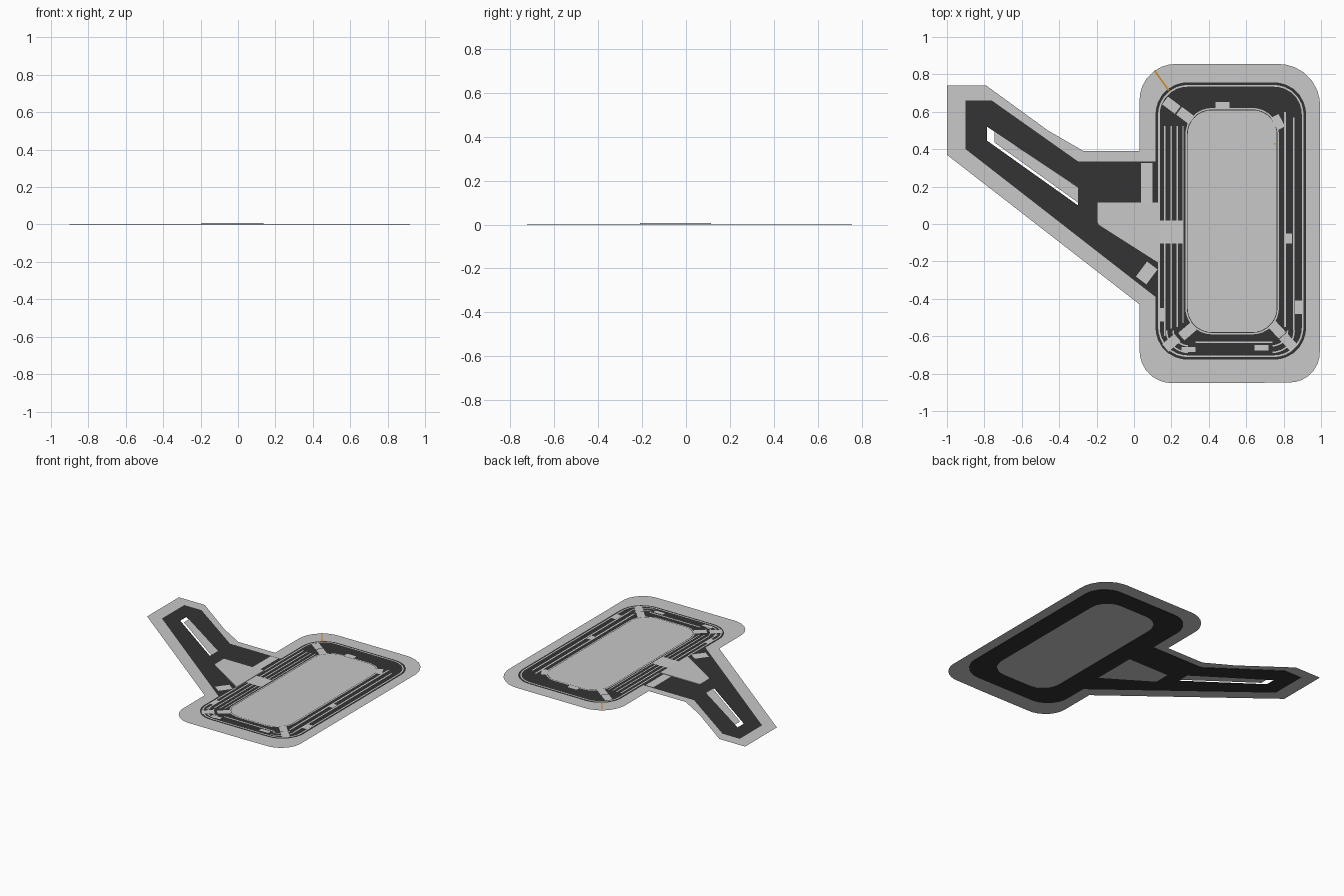
import bpy, bmesh, math
from mathutils import Vector

if "Cube" in bpy.data.objects:
    bpy.data.objects.remove(bpy.data.objects["Cube"])


def material(name, r, g, b):
    m = bpy.data.materials.new(name)
    m.diffuse_color = (r, g, b, 1)
    m.use_nodes = True
    m.node_tree.nodes["Principled BSDF"].inputs["Base Color"].default_value = m.diffuse_color
    return m


PALE = material("pale concrete", 0.58, 0.58, 0.58)
DARK = material("dark asphalt", 0.033, 0.033, 0.033)
PAINT = material("road paint", 0.6, 0.6, 0.6)
ORANGE = material("orange", 0.62, 0.27, 0.03)


def fillet(points, steps=7):
    """Closed loop of (x, y[, radius]) corners with rounded corners."""
    out = []
    n = len(points)
    for i, p in enumerate(points):
        r = p[2] if len(p) > 2 else 0
        c = Vector(p[:2])
        if r == 0:
            out.append(c)
            continue
        a = (Vector(points[i - 1][:2]) - c).normalized()
        b = (Vector(points[(i + 1) % n][:2]) - c).normalized()
        half = a.angle(b) / 2
        centre = c + (a + b).normalized() * (r / math.sin(half))
        t = r / math.tan(half)
        s, e = c + a * t - centre, c + b * t - centre
        for k in range(steps + 1):
            out.append(centre + s.lerp(e, k / steps).normalized() * r)
    return out


def rect(x0, x1, y0, y1, r=0):
    return [(x0, y0, r), (x1, y0, r), (x1, y1, r), (x0, y1, r)]


def bar(x, y, w, h, deg):
    c, s = math.cos(math.radians(deg)), math.sin(math.radians(deg))
    return [(x + u * c - v * s, y + u * s + v * c)
            for u, v in ((-w/2, -h/2), (w/2, -h/2), (w/2, h/2), (-w/2, h/2))]


def plate(name, loops, z, mat, thick=0.0):
    """Filled flat shape; inner loops become holes."""
    cu = bpy.data.curves.new(name, 'CURVE')
    cu.dimensions = '2D'
    cu.fill_mode = 'BOTH'
    cu.extrude = thick / 2
    for loop in loops:
        pts = fillet(loop)
        sp = cu.splines.new('POLY')
        sp.points.add(len(pts) - 1)
        for q, p in zip(sp.points, pts):
            q.co = (p.x, p.y, 0, 1)
        sp.use_cyclic_u = True
    tmp = bpy.data.objects.new("tmp", cu)
    bpy.context.collection.objects.link(tmp)
    dg = bpy.context.evaluated_depsgraph_get()
    me = bpy.data.meshes.new_from_object(tmp.evaluated_get(dg))
    bpy.data.objects.remove(tmp)
    bm = bmesh.new()
    bm.from_mesh(me)
    bmesh.ops.remove_doubles(bm, verts=bm.verts, dist=1e-5)
    bm.normal_update()
    if thick:
        bmesh.ops.recalc_face_normals(bm, faces=bm.faces)
    else:
        bmesh.ops.reverse_faces(bm, faces=[f for f in bm.faces if f.normal.z < 0])
    bm.to_mesh(me)
    bm.free()
    me.name = name
    me.materials.clear()
    me.materials.append(mat)
    me.polygons.foreach_set("use_smooth", [False] * len(me.polygons))
    ob = bpy.data.objects.new(name, me)
    ob.location.z = z
    bpy.context.collection.objects.link(ob)
    return ob


H = 0.003  # road surface height

# shared outlines
ground = [(-1, .74), (-.79, .74), (-.46, .5), (-.27, .39), (.03, .39), (.03, .855, .19),
          (.995, .855, .22), (.993, -.845, .16), (.6, -.85), (.03, -.85, .17),
          (.03, -.43), (-1, .37)]
road = [(-.9, .66), (-.76, .66), (-.3, .335), (.115, .335), (.115, .757, .17),
        (.92, .757, .17), (.92, -.725, .17), (.115, -.725, .17), (.115, -.39), (-.9, .4)]
infield = rect(.275, .775, -.59, .62, .14)
island = [(-.195, .115), (.135, .115), (.135, -.21), (-.195, .0, .03)]
slot = [(-.785, .52), (-.3, .195), (-.3, .10), (-.785, .445)]

# ground and road
plate("pavement", [ground, road], H, PALE)
plate("road_surface", [road, infield, island, slot], H / 2, DARK, H)
plate("infield", [infield], H, PALE)
plate("traffic_island", [island], .004, PALE, .008)
plate("slot_median", [[(-.745, .493), (-.3, .195), (-.3, .115), (-.745, .435)]], H, PALE)


# painted outlines around the loop
def ring(name, d, w):
    loops = [rect(.115 + i, .92 - i, -.725 + i, .757 - i, .17 - i) for i in (d, d + w)]
    plate(name, loops, H + .001, PAINT)


ring("outer_edge_line", .014, .009)
plate("inner_edge_line", [rect(.283, .767, -.582, .612, .132),
                          rect(.287, .763, -.578, .608, .128)], H + .0005, DARK)

# straight lane lines: x0, x1, y0, y1
lanes = [(.160, .169, -.60, .525), (.195, .203, -.56, .525), (.228, .235, -.55, .525),
         (.258, .265, -.53, .525), (.803, .814, -.55, .60), (.849, .859, -.57, .57),
         (.33, .74, -.637, -.627)]
for i, l in enumerate(lanes):
    plate(f"lane_line_{i}", [rect(*l)], H + .001, PAINT)

# curved lane lines in the lower corners
for i, (cx, a0) in enumerate(((.29, 180), (.74, 270))):
    for j, r in enumerate((.12, .085)):
        arc = [(cx + q * math.cos(math.radians(a0 + 9 * k)),
                -.57 + q * math.sin(math.radians(a0 + 9 * k)))
               for q, ks in ((r, range(11)), (r - .008, range(10, -1, -1))) for k in ks]
        plate(f"corner_line_{i}_{j}", [arc], H + .001, PAINT)

# road patches: x0, x1, y0, y1
patches = [(.81, .845, -.105, -.05), (.86, .897, -.48, -.41), (.133, .166, -.52, -.45),
           (.255, .33, -.685, -.657), (.645, .72, -.677, -.648), (.435, .51, .615, .652)]
for i, p in enumerate(patches):
    plate(f"road_patch_{i}", [rect(*p)], H + .0015, PAINT)
plate("tilted_patch", [bar(.77, .545, .045, .075, 28)], H + .0015, PAINT)

# crossings
plate("loop_crossing", [rect(.135, .265, -.105, .02)], H + .0015, PAINT)
plate("upper_arm_crossing", [rect(.038, .10, .115, .327)], H + .0015, PAINT)
plate("lower_arm_crossing", [bar(.068, -.262, .07, .10, -37)], H + .0015, PAINT)
corners = [(.20, .635, -37), (.275, .58, -37), (.20, -.635, 40), (.285, -.575, 40),
           (.825, -.63, -47), (.765, -.565, -47)]
for i, (x, y, a) in enumerate(corners):
    plate(f"corner_crossing_{i}", [bar(x, y, .085, .052, a)], H + .0015, PAINT)

# orange marker strip and dot
plate("orange_strip", [bar(.148, .767, .13, .009, -54.5)], H + .002, ORANGE)
plate("orange_dot", [rect(.748, .756, .424, .432)], H + .002, ORANGE)
